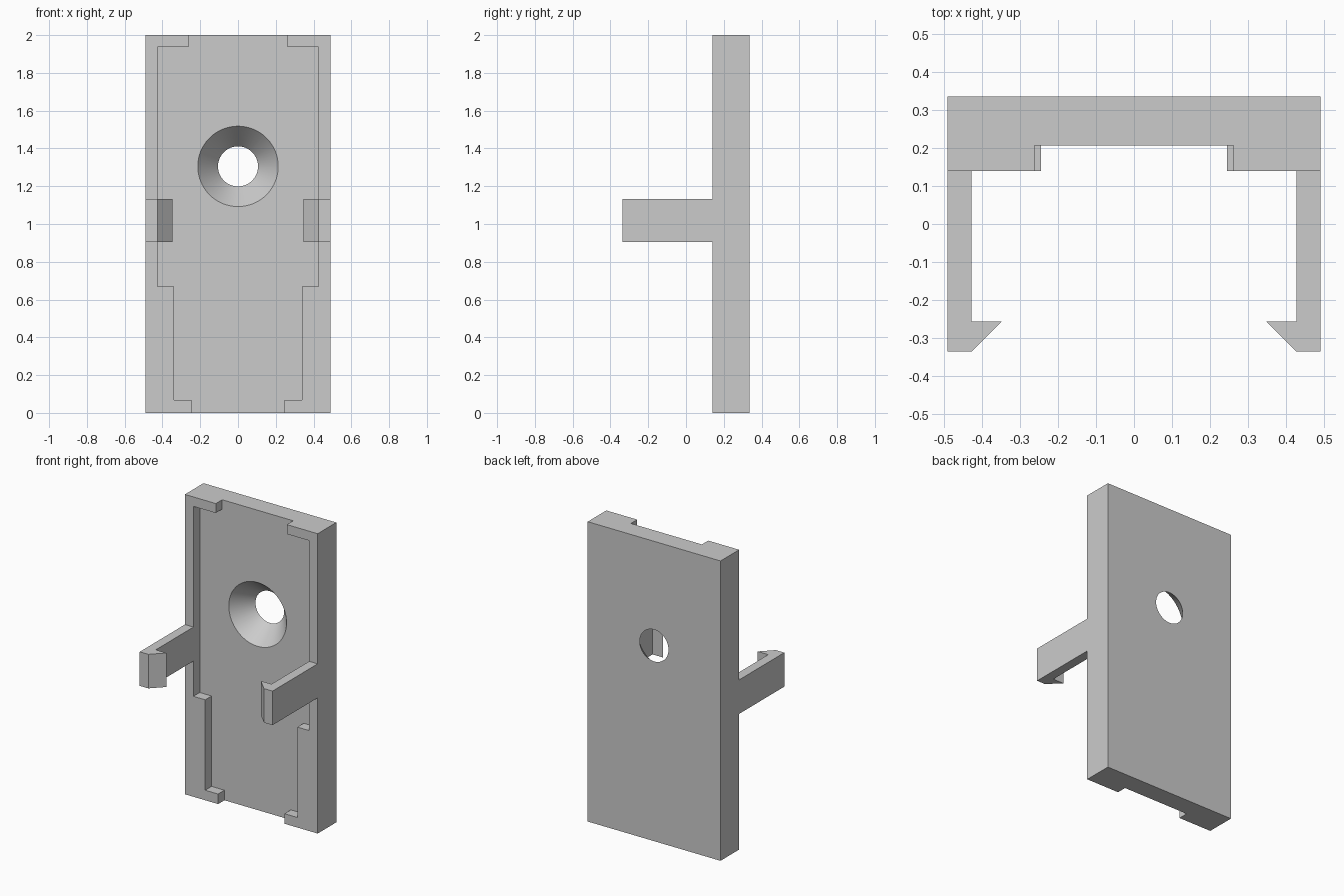
import bpy, bmesh, math
from mathutils import Matrix, Vector

if "Cube" in bpy.data.objects:
    bpy.data.objects.remove(bpy.data.objects["Cube"])

FRONT, FLOOR, BACK = 0.14, 0.207, 0.336   # plate face, pocket floor, plate back (y)


def make_object(name, bm):
    bmesh.ops.recalc_face_normals(bm, faces=bm.faces)
    mesh = bpy.data.meshes.new(name)
    bm.to_mesh(mesh)
    bm.free()
    obj = bpy.data.objects.new(name, mesh)
    bpy.context.collection.objects.link(obj)
    return obj


def prism(name, outline, offset):
    """Extrude a planar 3D outline along an offset vector."""
    bm = bmesh.new()
    face = bm.faces.new([bm.verts.new(p) for p in outline])
    new = bmesh.ops.extrude_face_region(bm, geom=[face])["geom"]
    bmesh.ops.translate(bm, vec=Vector(offset),
                        verts=[v for v in new if isinstance(v, bmesh.types.BMVert)])
    return make_object(name, bm)


def cut(target, cutter):
    cutter.hide_render = True
    mod = target.modifiers.new("cut", 'BOOLEAN')
    mod.operation, mod.solver, mod.object = 'DIFFERENCE', 'EXACT', cutter
    bpy.context.view_layer.objects.active = target
    bpy.ops.object.modifier_apply(modifier=mod.name)
    bpy.data.objects.remove(cutter)


# Back plate
W = 0.49
plate = prism("back_plate",
              [(-W, FRONT, 0), (W, FRONT, 0), (W, FRONT, 2), (-W, FRONT, 2)],
              (0, BACK - FRONT, 0))

# Stepped pocket in the front, open at the top and bottom edges
half = [(0.245, -0.1), (0.245, 0.067), (0.34, 0.067), (0.34, 0.67),
        (0.427, 0.67), (0.427, 1.937), (0.262, 1.937), (0.262, 2.1)]
outline = half + [(-x, z) for x, z in reversed(half)]
cut(plate, prism("pocket_cutter", [(x, FRONT - 0.1, z) for x, z in outline],
                 (0, FLOOR - FRONT + 0.1, 0)))

# Countersunk screw hole, tapering from the pocket floor to the back
R_FRONT, R_BACK, EXTRA = 0.213, 0.106, 0.02
depth = BACK - FLOOR
grow = EXTRA * (R_FRONT - R_BACK) / depth
bm = bmesh.new()
bmesh.ops.create_cone(
    bm, cap_ends=True, segments=64, radius1=R_FRONT + grow, radius2=R_BACK - grow,
    depth=depth + 2 * EXTRA,
    matrix=Matrix.Translation((0, (FLOOR + BACK) / 2, 1.305)) @ Matrix.Rotation(-math.pi / 2, 4, 'X'))
cut(plate, make_object("screw_hole_cutter", bm))

plate.select_set(True)
bpy.context.view_layer.objects.active = plate
bpy.ops.object.shade_smooth_by_angle(angle=math.radians(30))

# Snap clips: straight arm with a barbed tip, one on each side
clip = [(0.49, FRONT), (0.427, FRONT), (0.427, -0.257), (0.348, -0.257),
        (0.427, -0.336), (0.49, -0.336)]
for side, s in (("left", -1), ("right", 1)):
    prism(f"{side}_clip", [(s * x, y, 0.905) for x, y in clip], (0, 0, 0.227))
